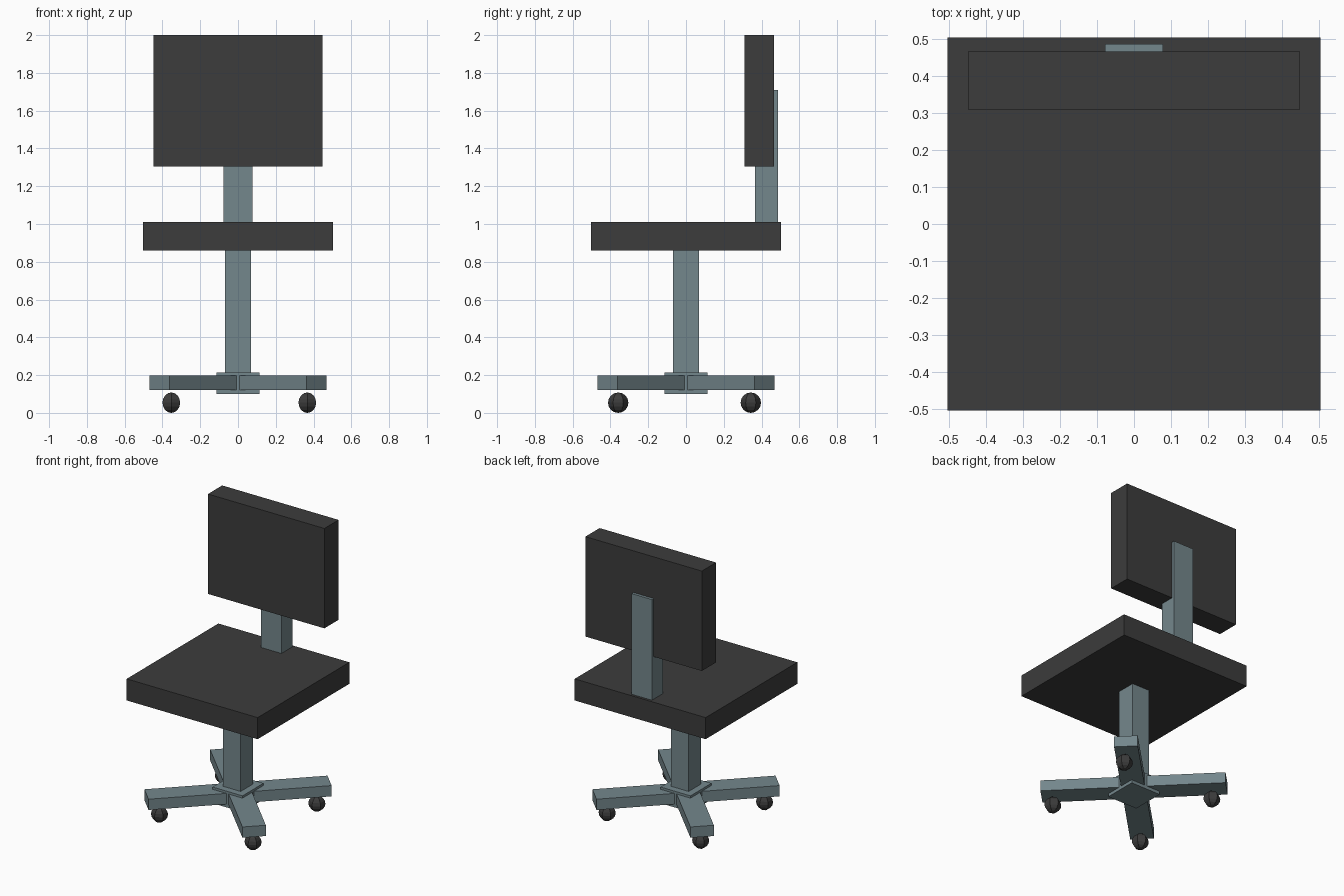
import bpy
import math

if "Cube" in bpy.data.objects:
    bpy.data.objects.remove(bpy.data.objects["Cube"])


def material(name, rgb):
    mat = bpy.data.materials.new(name)
    mat.diffuse_color = (*rgb, 1.0)
    mat.use_nodes = True
    mat.node_tree.nodes["Principled BSDF"].inputs["Base Color"].default_value = mat.diffuse_color
    return mat


dark = material("dark padding", (0.045, 0.045, 0.045))
steel = material("grey metal", (0.175, 0.242, 0.262))


def box(name, x, y, z, mat, turn=0.0):
    """Box from (min, max) ranges, optionally turned about the z axis."""
    bpy.ops.mesh.primitive_cube_add(
        size=1, location=[(a + b) / 2 for a, b in (x, y, z)])
    obj = bpy.context.object
    obj.name = name
    obj.scale = [b - a for a, b in (x, y, z)]
    obj.rotation_euler.z = turn
    obj.data.materials.append(mat)
    return obj


def extrude_profile(name, profile, half_width, mat):
    """Extrude a (y, z) profile across x."""
    n = len(profile)
    verts = [(x, y, z) for x in (-half_width, half_width) for y, z in profile]
    faces = [tuple(range(n))[::-1], tuple(range(n, 2 * n))]
    faces += [(i, (i + 1) % n, (i + 1) % n + n, i + n) for i in range(n)]
    mesh = bpy.data.meshes.new(name)
    mesh.from_pydata(verts, [], faces)
    mesh.materials.append(mat)
    obj = bpy.data.objects.new(name, mesh)
    bpy.context.collection.objects.link(obj)
    return obj


# Padded parts
box("seat", (-0.504, 0.504), (-0.504, 0.504), (0.86, 1.01), dark)
box("backrest", (-0.448, 0.448), (0.31, 0.466), (1.305, 2.0), dark)

# Stepped back support: thick block under the backrest, thin plate behind it
extrude_profile("back_support",
                [(0.366, 1.01), (0.486, 1.01), (0.486, 1.71),
                 (0.466, 1.71), (0.466, 1.305), (0.366, 1.305)], 0.078, steel)

# Centre post and hub
box("post", (-0.068, 0.068), (-0.068, 0.068), (0.213, 0.86), steel)
box("hub", (-0.115, 0.115), (-0.115, 0.115), (0.10, 0.213), steel)

# Diagonal crossed base legs
for i, angle in enumerate((45, 135)):
    box(f"base_legs_{i + 1}", (-0.586, 0.586), (-0.075, 0.075), (0.122, 0.197),
        steel, math.radians(angle))

# Six-sided ball casters
for x in (-0.353, 0.367):
    for y in (-0.359, 0.343):
        bpy.ops.mesh.primitive_uv_sphere_add(
            segments=6, ring_count=8, radius=0.054, location=(x, y, 0.054),
            rotation=(0, 0, math.radians(90)))
        caster = bpy.context.object
        caster.name = "caster"
        # Points must face along y
        low = max(abs(v.co.x) for v in caster.data.vertices)
        if low > 0.0535:
            caster.rotation_euler.z = math.radians(90)
        else:
            caster.rotation_euler.z = 0
        caster.data.materials.append(dark)
